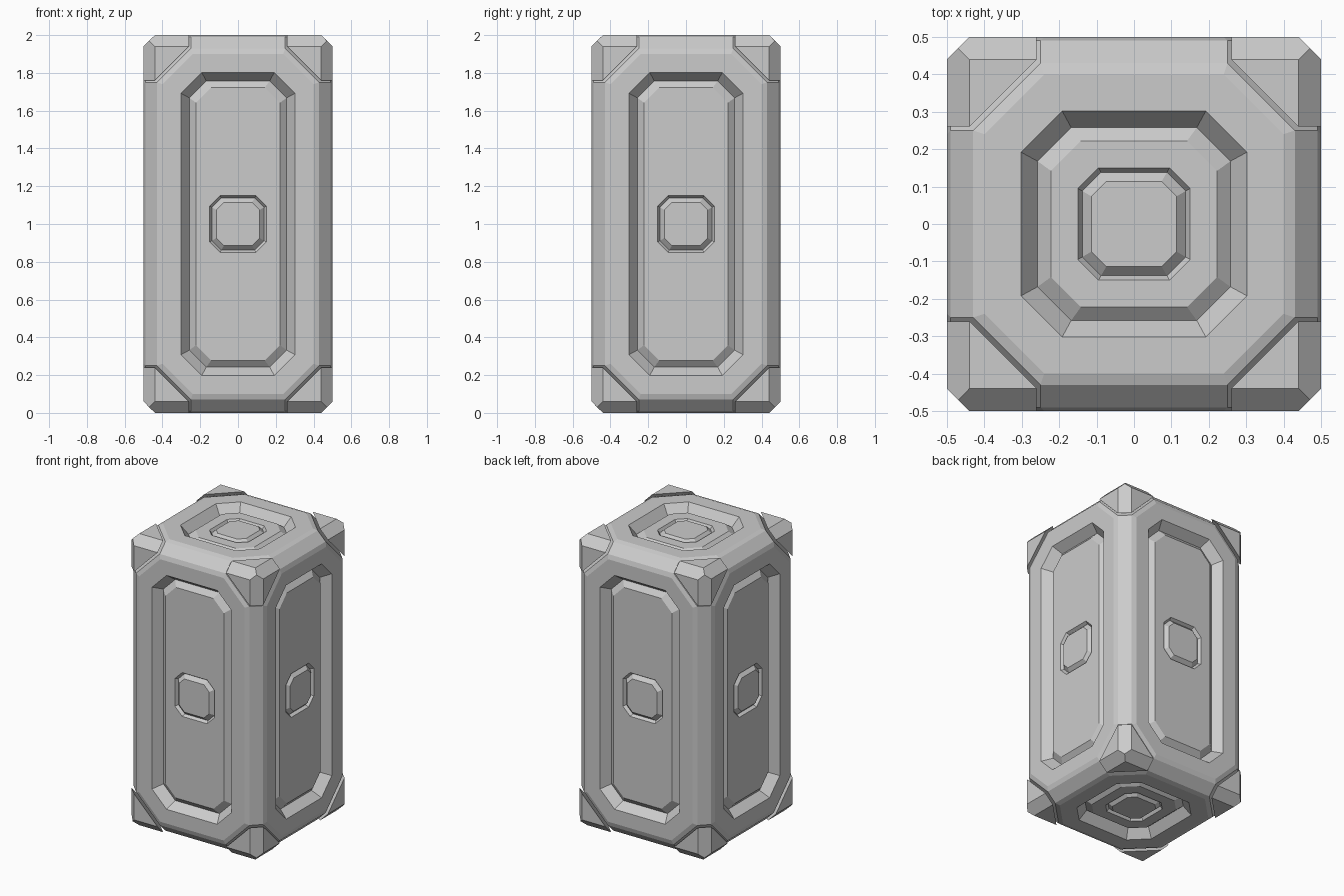
import bpy, bmesh
from itertools import permutations, product
from mathutils import Vector, Matrix

if "Cube" in bpy.data.objects:
    bpy.data.objects.remove(bpy.data.objects["Cube"])

X, Y, Z = Vector((1, 0, 0)), Vector((0, 1, 0)), Vector((0, 0, 1))
CENTRE = Vector((0, 0, 1))


def finish(name, bm):
    bmesh.ops.remove_doubles(bm, verts=bm.verts, dist=0.0005)
    bmesh.ops.recalc_face_normals(bm, faces=bm.faces)
    mesh = bpy.data.meshes.new(name)
    bm.to_mesh(mesh)
    bm.free()
    ob = bpy.data.objects.new(name, mesh)
    bpy.context.collection.objects.link(ob)
    return ob


def rings(bm, side, loops, cap):
    """Bridge nested octagons (half size, corner cut, depth) on one side of the crate."""
    normal, u, v, dist, extra = side
    previous = None
    for half, cut, depth, stretch in loops:
        w, h = half, half + extra * stretch
        pts = [(w - cut, h), (w, h - cut), (w, cut - h), (w - cut, -h),
               (cut - w, -h), (-w, cut - h), (-w, h - cut), (cut - w, h)]
        ring = [bm.verts.new(CENTRE + normal * (dist - depth) + u * a + v * b) for a, b in pts]
        if previous:
            for i in range(8):
                j = (i + 1) % 8
                bm.faces.new((previous[i], previous[j], ring[j], ring[i]))
        previous = ring
    if cap:
        bm.faces.new(previous)


# name, (outward normal, u, v, distance from centre, extra half length along v)
sides = {
    "front": (-Y, X, Z, 0.5, 0.5), "back": (Y, -X, Z, 0.5, 0.5),
    "right": (X, Y, Z, 0.5, 0.5), "left": (-X, -Y, Z, 0.5, 0.5),
    "top": (Z, X, Y, 1.0, 0.0), "bottom": (-Z, X, -Y, 1.0, 0.0),
}

# Body: bevelled box with cut corners, its flat sides opened for recessed frames
bm = bmesh.new()
for base in ((0.24, 0.40, 0.50), (0.25, 0.43, 0.49)):
    for p in permutations(base):
        for sx, sy, sz in product((-1, 1), repeat=3):
            bm.verts.new((sx * p[0], sy * p[1], 1 + sz * (p[2] + 0.5)))
bmesh.ops.convex_hull(bm, input=bm.verts)
bmesh.ops.dissolve_limit(bm, angle_limit=0.02, verts=bm.verts, edges=bm.edges)
bm.normal_update()
flat = [f for f in bm.faces if max(abs(c) for c in f.normal) > 0.999]
bmesh.ops.delete(bm, geom=flat, context='FACES_ONLY')
for side in sides.values():
    rings(bm, side, [(0.40, 0.16, 0, 1), (0.302, 0.11, 0, 1), (0.258, 0.09, 0.06, 1)], False)
finish("body", bm)

# Raised panel inside each recess, with a grooved opening for its button
for name, side in sides.items():
    bm = bmesh.new()
    rings(bm, side, [(0.258, 0.09, 0.06, 1), (0.222, 0.08, 0.03, 1),
                     (0.150, 0.055, 0.03, 0), (0.138, 0.05, 0.05, 0)], False)
    finish(name + "_panel", bm)
    # Bevelled button
    bm = bmesh.new()
    rings(bm, side, [(0.138, 0.05, 0.05, 0), (0.114, 0.04, 0.025, 0)], True)
    finish(name + "_button", bm)

# Corner guards: one chamfered block, mirrored to all eight corners
bm = bmesh.new()
bmesh.ops.create_cube(bm, size=0.24, matrix=Matrix.Translation((0.38, 0.38, 0.38)))
cuts = [((0.47, 0.47, 0), (1, 1, 0)), ((0.47, 0, 0.47), (1, 0, 1)),
        ((0, 0.47, 0.47), (0, 1, 1)), ((0.4, 0.4, 0.4), (-1, -1, -1))]
for co, no in cuts:
    geom = bm.verts[:] + bm.edges[:] + bm.faces[:]
    bmesh.ops.bisect_plane(bm, geom=geom, plane_co=co, plane_no=no, clear_outer=True)
    bmesh.ops.holes_fill(bm, edges=[e for e in bm.edges if e.is_boundary])
bmesh.ops.translate(bm, verts=bm.verts, vec=(0, 0, 0.5))
guards = finish("corner_guards", bm)
guards.location = CENTRE
mirror = guards.modifiers.new("mirror", 'MIRROR')
mirror.use_axis = (True, True, True)
